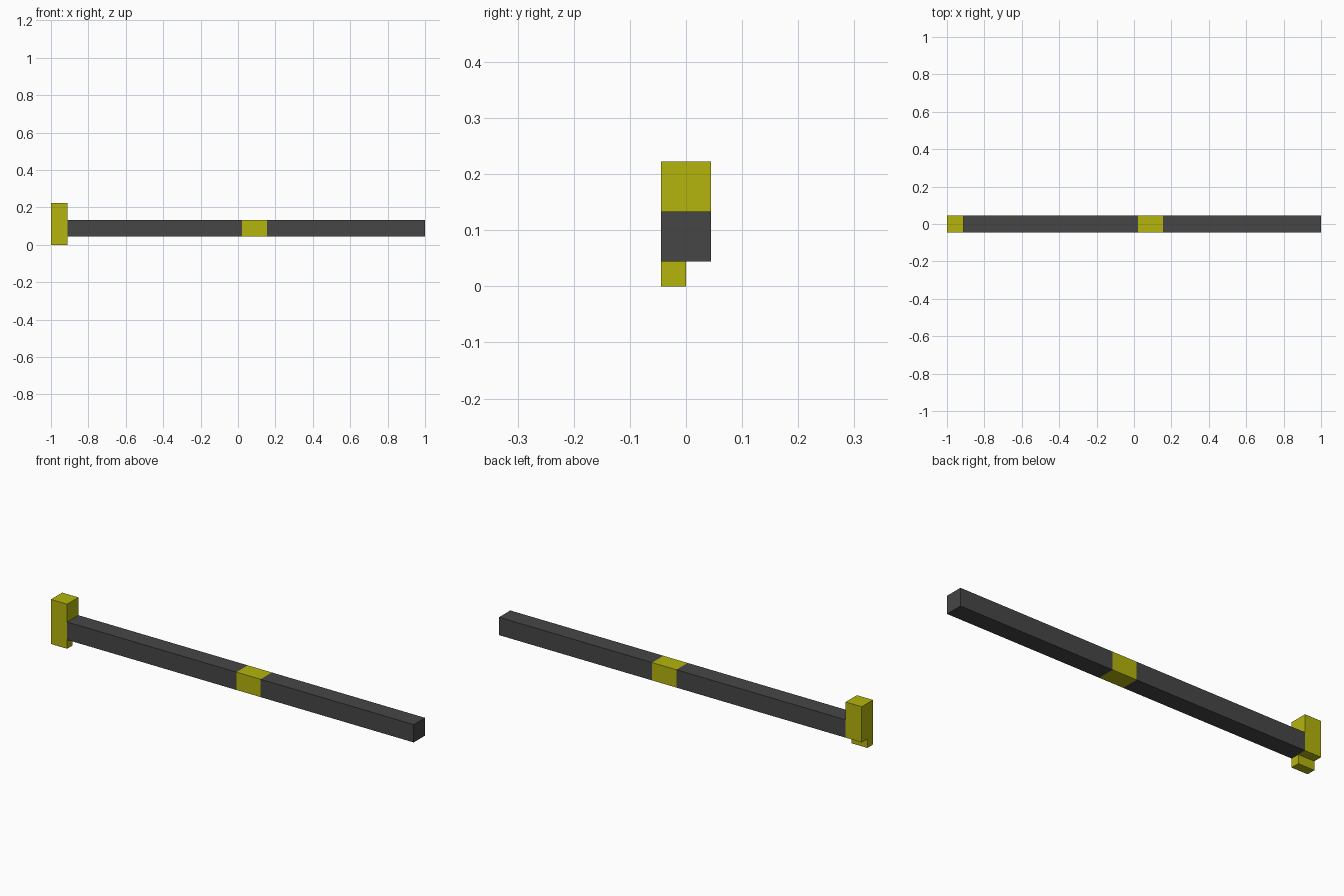
import bpy, bmesh

if "Cube" in bpy.data.objects:
    bpy.data.objects.remove(bpy.data.objects["Cube"])

U = 2 / 45  # modelling unit: the bar is 45 units long


def material(name, rgb):
    m = bpy.data.materials.new(name)
    m.diffuse_color = (*rgb, 1)
    m.use_nodes = True
    m.node_tree.nodes["Principled BSDF"].inputs["Base Color"].default_value = m.diffuse_color
    return m


yellow = material("yellow", (0.456, 0.456, 0.004))
grey = material("dark_grey", (0.061, 0.061, 0.061))


def extrude_x(name, profile, x0, x1, mat, cuts=()):
    """Extrude a (y, z) profile along x, all in units from the left end."""
    bm = bmesh.new()
    face = bm.faces.new([bm.verts.new((x0 * U - 1, y * U, z * U)) for y, z in profile])
    ext = bmesh.ops.extrude_face_region(bm, geom=[face], use_keep_orig=True)
    verts = [g for g in ext["geom"] if isinstance(g, bmesh.types.BMVert)]
    bmesh.ops.translate(bm, verts=verts, vec=((x1 - x0) * U, 0, 0))
    for c in cuts:
        bmesh.ops.bisect_plane(bm, geom=bm.verts[:] + bm.edges[:] + bm.faces[:],
                               plane_co=(c * U - 1, 0, 0), plane_no=(1, 0, 0))
    bmesh.ops.recalc_face_normals(bm, faces=bm.faces[:])
    mesh = bpy.data.meshes.new(name)
    bm.to_mesh(mesh)
    bm.free()
    mesh.materials.append(mat)
    obj = bpy.data.objects.new(name, mesh)
    bpy.context.collection.objects.link(obj)
    return obj


# Long square shaft with a yellow band cut into it
band = (23, 26)
shaft = extrude_x("shaft", [(-1, 1), (1, 1), (1, 3), (-1, 3)], 2, 45, grey, band)
shaft.data.materials.append(yellow)
for p in shaft.data.polygons:
    x = (p.center.x + 1) / U
    p.material_index = int(band[0] < x < band[1])

# End block with a half-depth foot at the front
extrude_x("end_block", [(-1, 0), (0, 0), (0, 1), (1, 1), (1, 5), (-1, 5)], 0, 2, yellow)
